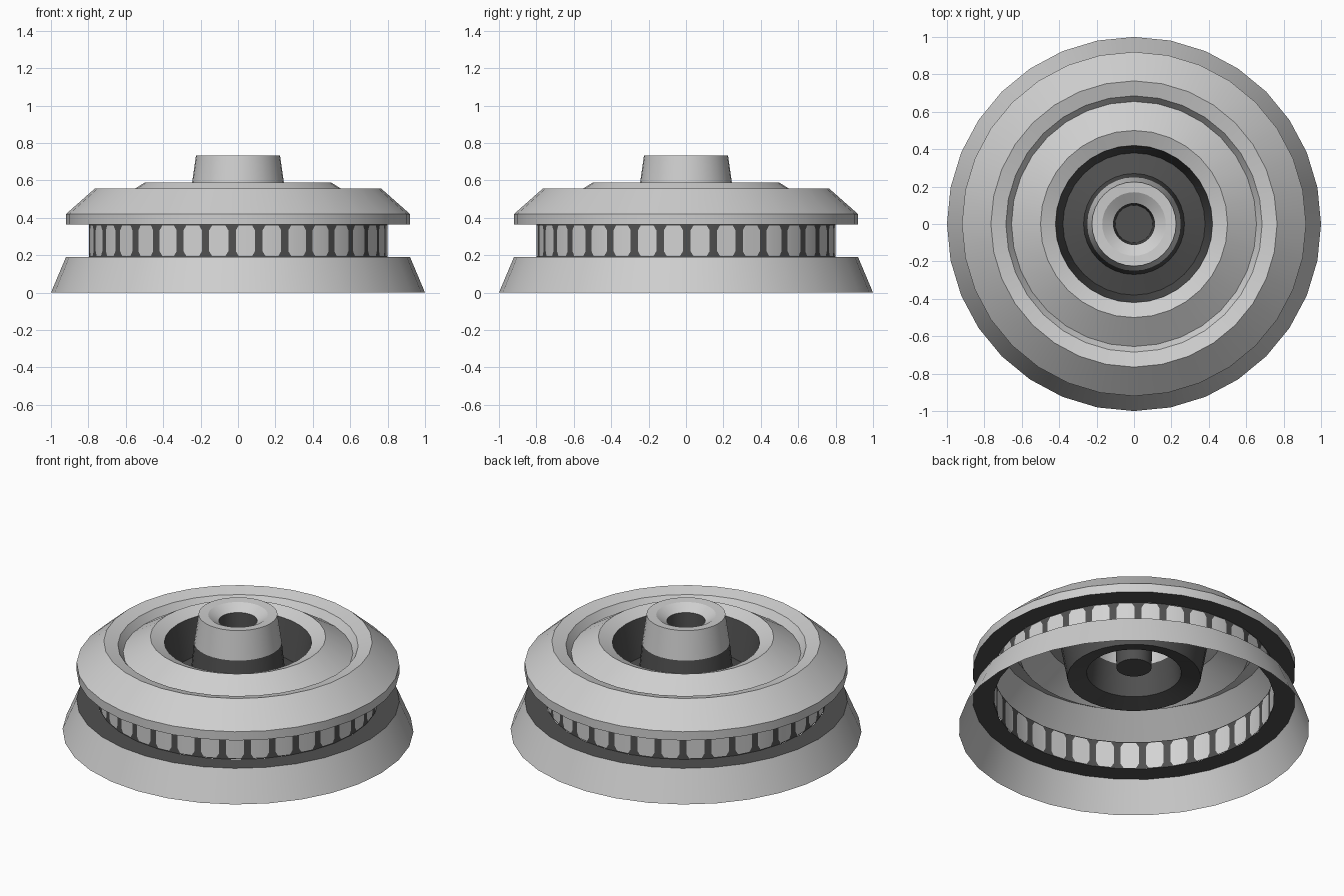
import bpy, math

if "Cube" in bpy.data.objects:
    bpy.data.objects.remove(bpy.data.objects["Cube"])

SIDES = 32


def material(name, v):
    m = bpy.data.materials.new(name)
    m.diffuse_color = (v, v, v, 1)
    m.use_nodes = True
    m.node_tree.nodes["Principled BSDF"].inputs["Base Color"].default_value = m.diffuse_color
    return m


LIGHT = material("light grey metal", 0.62)
DARK = material("dark grey", 0.08)
PANEL = material("pale window", 0.65)


def add_object(name, verts, faces, mats, idx=None):
    me = bpy.data.meshes.new(name)
    me.from_pydata(verts, [], faces)
    for m in mats:
        me.materials.append(m)
    for i, p in enumerate(me.polygons):
        p.use_smooth = True
        if idx:
            p.material_index = idx[i]
    me.update()
    ob = bpy.data.objects.new(name, me)
    bpy.context.collection.objects.link(ob)
    return ob


def lathe(name, profile, mat):
    """Revolve (radius, z) points; every band has its own rings so creases stay sharp."""
    verts, faces = [], []
    ang = [2 * math.pi * i / SIDES for i in range(SIDES)]
    for (r0, z0), (r1, z1) in zip(profile, profile[1:]):
        b = len(verts)
        verts += [(r0 * math.cos(a), r0 * math.sin(a), z0) for a in ang]
        if r1 == 0:
            faces.append([b + i for i in range(SIDES)])
            continue
        verts += [(r1 * math.cos(a), r1 * math.sin(a), z1) for a in ang]
        for i in range(SIDES):
            j = (i + 1) % SIDES
            faces.append((b + i, b + j, b + SIDES + j, b + SIDES + i))
    return add_object(name, verts, faces, [mat])


# Base skirt and the dark ledge on top of it
lathe("base_skirt", [(1.0, 0), (0.92, 0.19)], LIGHT)
lathe("base_ledge", [(0.92, 0.19), (0.80, 0.19)], DARK)

# Dark underside of the overhanging cap
lathe("cap_underside", [(0.80, 0.365), (0.92, 0.365)], DARK)

# Cap: rim, slope, trench and raised inner ring
lathe("cap", [(0.92, 0.365), (0.92, 0.42), (0.765, 0.557), (0.685, 0.535),
              (0.655, 0.49), (0.50, 0.588), (0.42, 0.555)], LIGHT)

# Dark bowl and lower part of the hub
lathe("bowl", [(0.42, 0.555), (0.38, 0.33), (0.27, 0.36), (0.25, 0.555)], DARK)

# Central hub with dished top and dark bore
lathe("hub", [(0.25, 0.555), (0.225, 0.732), (0.17, 0.728), (0.11, 0.69)], LIGHT)
lathe("hub_bore", [(0.11, 0.69), (0.10, 0.395), (0, 0.395)], DARK)


# Window band: dark wall with rounded pale panels
def window_band(count=35, start=math.radians(0.3)):
    z_lo, z_hi = 0.19, 0.365
    columns = [(0.0, 0.222, 0.333), (0.14, 0.222, 0.333), (0.25, 0.196, 0.359),
               (0.75, 0.196, 0.359), (0.86, 0.222, 0.333)]
    verts, faces, idx = [], [], []
    step = 2 * math.pi / SIDES
    for k in range(count):
        for u, lo, hi in columns:
            a = start + (k + u) * 2 * math.pi / count
            # stay on the faceted wall
            r = 0.80 * math.cos(step / 2) / math.cos(a % step - step / 2)
            verts += [(r * math.cos(a), r * math.sin(a), z)
                      for z in (z_lo, lo, hi, z_hi)]
    n = count * len(columns)
    for c in range(n):
        d = (c + 1) % n
        in_panel = c % len(columns) in (1, 2, 3)
        for row in range(3):
            faces.append((4 * c + row, 4 * d + row, 4 * d + row + 1, 4 * c + row + 1))
            idx.append(1 if in_panel and row == 1 else 0)
    add_object("window_band", verts, faces, [DARK, PANEL], idx)


window_band()
